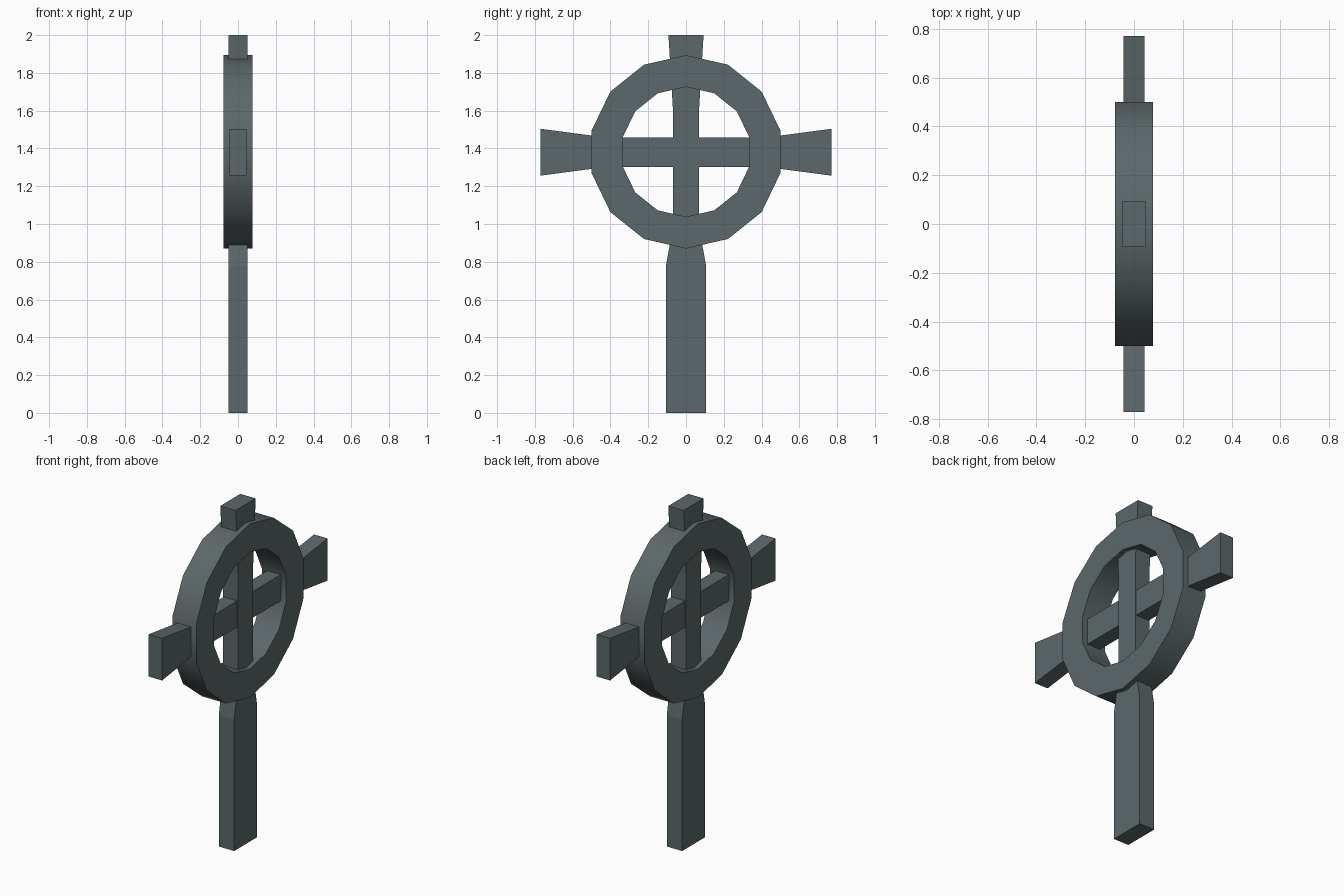
import bpy, bmesh, math

if "Cube" in bpy.data.objects:
    bpy.data.objects.remove(bpy.data.objects["Cube"])

stone = bpy.data.materials.new("slate_grey_stone")
stone.diffuse_color = (0.107, 0.136, 0.142, 1)
stone.use_nodes = True
stone.node_tree.nodes["Principled BSDF"].inputs["Base Color"].default_value = stone.diffuse_color

CENTRE_Z = 1.382   # height of the ring centre


def add_object(name, bm):
    bmesh.ops.recalc_face_normals(bm, faces=bm.faces)
    mesh = bpy.data.meshes.new(name)
    bm.to_mesh(mesh)
    bm.free()
    mesh.materials.append(stone)
    obj = bpy.data.objects.new(name, mesh)
    bpy.context.collection.objects.link(obj)
    return obj


def slab(name, outline, half_depth):
    """Extrude a (y, z) outline along x, centred on x = 0."""
    bm = bmesh.new()
    face = bm.faces.new([bm.verts.new((-half_depth, y, z)) for y, z in outline])
    ext = bmesh.ops.extrude_face_region(bm, geom=[face])
    moved = [v for v in ext["geom"] if isinstance(v, bmesh.types.BMVert)]
    bmesh.ops.translate(bm, verts=moved, vec=(2 * half_depth, 0, 0))
    return add_object(name, bm)


def mirrored(side):
    """Close a half profile of (half width, position) by mirroring it."""
    return side + [(-w, p) for w, p in reversed(side)]


# Upright post: wide foot, narrow shaft, flared head
slab("upright_post", mirrored([(0.107, 0), (0.107, 0.775), (0.07, 0.98),
                               (0.07, 1.62), (0.093, 2.0)]), 0.05)

# Crossbar: flared at both ends
bar = mirrored([(0.077, -0.415), (0.077, 0.415), (0.124, 0.77)])
bar = mirrored([(0.124, -0.77), (0.077, -0.415), (0.077, 0.415), (0.124, 0.77)])
slab("crossbar", [(p, CENTRE_Z - 0.002 + w) for w, p in bar], 0.044)

# Fourteen-sided ring, smooth around the rim with sharp borders
SIDES = 14
section = [(0.512, -0.078), (0.512, 0.078), (0.344, 0.078), (0.344, -0.078)]
bm = bmesh.new()
loops = []
for i in range(SIDES):
    a = 2 * math.pi * i / SIDES
    loops.append([bm.verts.new((x, r * math.sin(a), CENTRE_Z + r * math.cos(a)))
                  for r, x in section])
for i in range(SIDES):
    p, q = loops[i], loops[(i + 1) % SIDES]
    for k in range(4):
        m = (k + 1) % 4
        bm.faces.new((p[k], p[m], q[m], q[k]))
bmesh.ops.recalc_face_normals(bm, faces=bm.faces)
for f in bm.faces:
    f.smooth = True
for e in bm.edges:
    e.smooth = e.calc_face_angle(0) < math.radians(30)
add_object("ring", bm)
